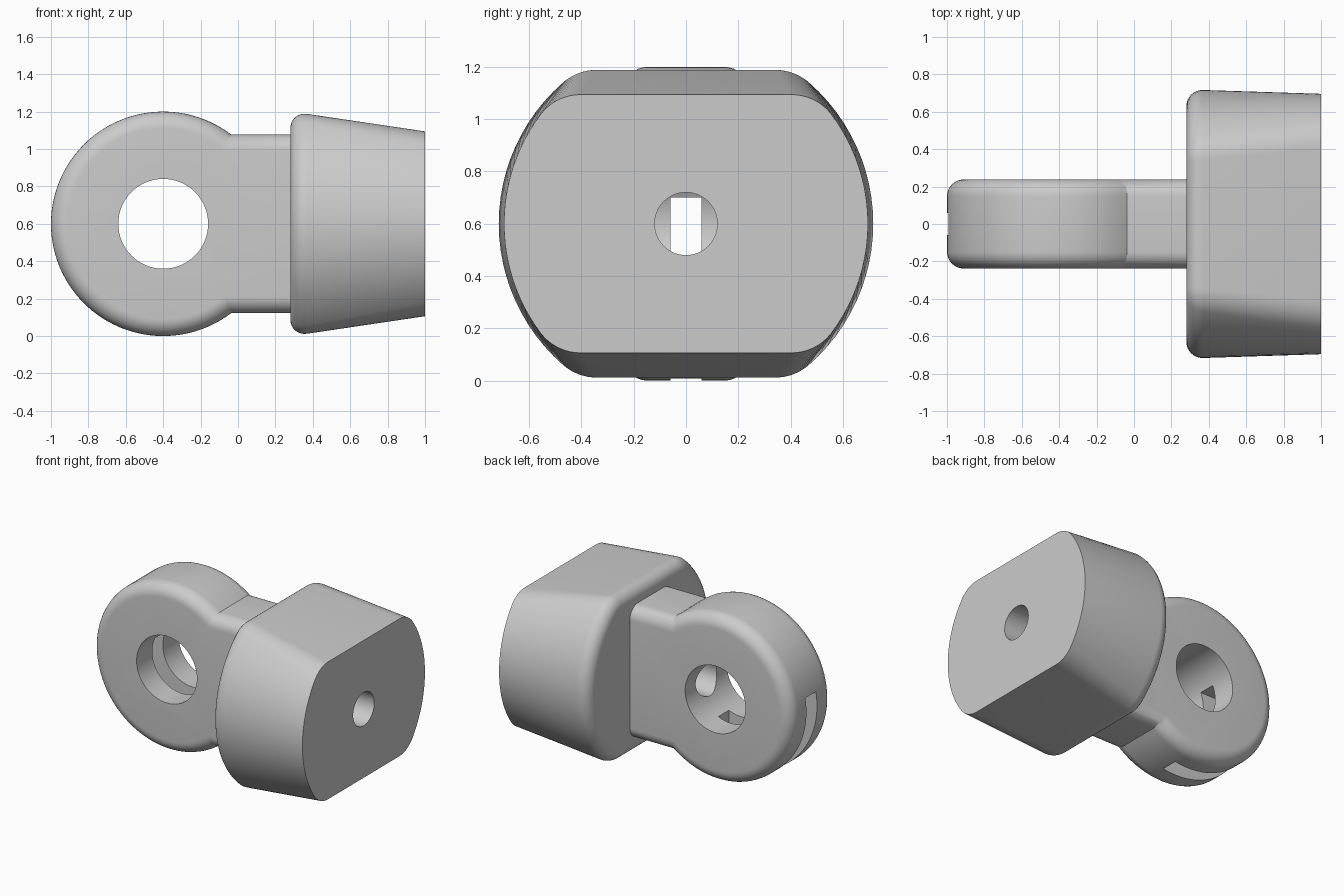
import bpy, bmesh
from math import sin, cos, pi, sqrt, atan2, radians
from mathutils import Matrix, Vector

if "Cube" in bpy.data.objects:
    bpy.data.objects.remove(bpy.data.objects["Cube"])

ZC = 0.6  # height of the common axis


def loft(name, rings):
    """Skin a list of equal-length closed rings and cap both ends."""
    bm = bmesh.new()
    loops = [[bm.verts.new(p) for p in ring] for ring in rings]
    for a, b in zip(loops, loops[1:]):
        for i in range(len(a)):
            j = (i + 1) % len(a)
            bm.faces.new((a[i], a[j], b[j], b[i]))
    bm.faces.new(loops[0])
    bm.faces.new(loops[-1])
    bmesh.ops.recalc_face_normals(bm, faces=bm.faces)
    return to_object(name, bm)


def to_object(name, bm):
    me = bpy.data.meshes.new(name)
    bm.to_mesh(me)
    bm.free()
    ob = bpy.data.objects.new(name, me)
    bpy.context.collection.objects.link(ob)
    return ob


def cylinder(name, radius, length, centre, axis, segments=64):
    bm = bmesh.new()
    rot = Vector((0, 0, 1)).rotation_difference(Vector(axis)).to_matrix().to_4x4()
    bmesh.ops.create_cone(bm, cap_ends=True, segments=segments, radius1=radius,
                          radius2=radius, depth=length,
                          matrix=Matrix.Translation(centre) @ rot)
    return to_object(name, bm)


def box(name, lo, hi):
    bm = bmesh.new()
    lo, hi = Vector(lo), Vector(hi)
    size = Matrix.Diagonal((*(hi - lo), 1))
    bmesh.ops.create_cube(bm, size=1, matrix=Matrix.Translation((lo + hi) / 2) @ size)
    return to_object(name, bm)


def boolean(ob, other, operation):
    mod = ob.modifiers.new(operation.title(), 'BOOLEAN')
    mod.operation, mod.object, mod.solver = operation, other, 'EXACT'
    bpy.context.view_layer.objects.active = ob
    bpy.ops.object.modifier_apply(modifier=mod.name)
    bpy.data.objects.remove(other)


# Eye and neck: keyhole outline, shrunk by d for the rounded edges
def eye_ring(y, d, n=80):
    r, h = 0.6 - d, 0.478 - d
    a = atan2(h, sqrt(r * r - h * h))
    pts = [(0.42, y, ZC + h)]
    for i in range(n + 1):
        t = a + (2 * pi - 2 * a) * i / n
        pts.append((-0.4 + r * cos(t), y, ZC + r * sin(t)))
    pts.append((0.42, y, ZC - h))
    return pts


F, HALF = 0.09, 0.238
steps = [i * pi / 16 for i in range(9)]
half = [(HALF - F + F * cos(t), F - F * sin(t)) for t in steps]
eye = loft("rod_end", [eye_ring(-y, d) for y, d in half] +
           [eye_ring(y, d) for y, d in reversed(half)])


# Head: circle with two flats and blended corners, tapering towards x = 1
def head_ring(x, d):
    t = (x - 0.38) / 0.62
    r = 0.716 - 0.02 * t - d
    h = 0.586 - 0.092 * t - d
    f = 0.19 - d
    cy = sqrt((r - f) ** 2 - (h - f) ** 2)
    a = atan2(h - f, cy)
    quarter = [(r * cos(a * i / 12), r * sin(a * i / 12)) for i in range(12)]
    for i in range(9):
        b = a + (pi / 2 - a) * i / 8
        quarter.append((cy + f * cos(b), h - f + f * sin(b)))
    upper = quarter + [(-y, z) for y, z in reversed(quarter)]
    lower = [(y, -z) for y, z in reversed(upper)][1:-1]
    return [(x, y, ZC + z) for y, z in upper + lower]


head = loft("head", [head_ring(0.28 + F - F * cos(t), F - F * sin(t)) for t in steps] +
            [head_ring(1.0, 0)])
boolean(eye, head, 'UNION')

# Pin hole, bolt bore along the axis, and slot through the lower outer eye wall
boolean(eye, cylinder("pin_hole", 0.24, 1, (-0.4, 0, ZC), (0, 1, 0)), 'DIFFERENCE')
boolean(eye, cylinder("bolt_bore", 0.12, 1.5, (0.35, 0, ZC), (1, 0, 0), 48), 'DIFFERENCE')
boolean(eye, box("slot", (-1.2, -0.06, -0.2), (-0.3, 0.06, 0.7)), 'DIFFERENCE')

# Smooth rounds, crisp edges
bpy.ops.object.select_all(action='DESELECT')
eye.select_set(True)
bpy.context.view_layer.objects.active = eye
bpy.ops.object.shade_smooth_by_angle(angle=radians(25))
